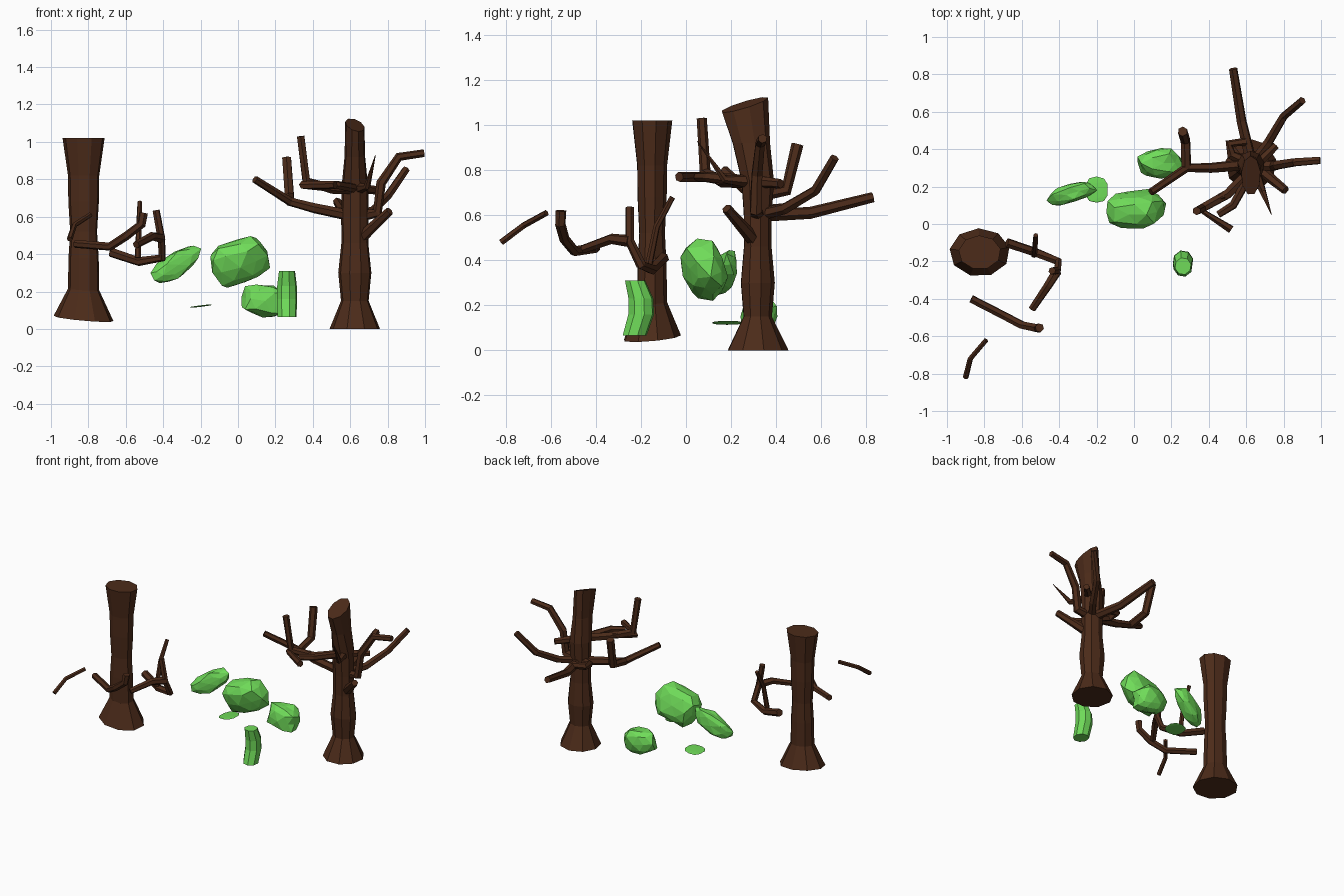
import bpy, bmesh, math, random
from mathutils import Vector, Euler

if "Cube" in bpy.data.objects:
    bpy.data.objects.remove(bpy.data.objects["Cube"])

random.seed(4)


def material(name, color):
    m = bpy.data.materials.new(name)
    m.diffuse_color = color
    m.use_nodes = True
    m.node_tree.nodes["Principled BSDF"].inputs["Base Color"].default_value = m.diffuse_color
    return m


BARK = material("bark", (0.072, 0.024, 0.010, 1))
LEAF = material("leaf_green", (0.16, 0.71, 0.10, 1))


def finish(name, bm, mat):
    bmesh.ops.recalc_face_normals(bm, faces=bm.faces)
    me = bpy.data.meshes.new(name)
    bm.to_mesh(me)
    bm.free()
    me.materials.append(mat)
    bpy.context.collection.objects.link(bpy.data.objects.new(name, me))


def loft(name, rings, mat):
    bm = bmesh.new()
    loops = [[bm.verts.new(p) for p in ring] for ring in rings]
    n = len(loops[0])
    for a, b in zip(loops, loops[1:]):
        for i in range(n):
            j = (i + 1) % n
            bm.faces.new((a[i], a[j], b[j], b[i]))
    bm.faces.new(loops[0])
    bm.faces.new(loops[-1])
    finish(name, bm, mat)


# Profile entries: height, x radius. Depth, lean and end slopes come from functions of height
def trunk(name, x, y, profile, depth, sway=lambda z: 0, slope=lambda z: 0, mat=BARK, n=9):
    rings = []
    for z, r in profile:
        ring = []
        for i in range(n):
            a = math.tau * (i + 0.3) / n
            dx, dy = r * math.cos(a), r * depth(z) * math.sin(a)
            ring.append((x + dx, y + sway(z) + dy, z + (dy - dx) * slope(z)))
        rings.append(ring)
    loft(name, rings, mat)


def branch(name, r, *path, taper=0.75, n=6):
    pts = [Vector(p) for p in path]
    rings, side, last = [], None, len(pts) - 1
    for k, p in enumerate(pts):
        before = (p - pts[k - 1]).normalized() if k else Vector()
        after = (pts[k + 1] - p).normalized() if k < last else Vector()
        t = (before + after).normalized()
        side = t.orthogonal() if side is None else side - t * side.dot(t)
        side.normalize()
        up = t.cross(side)
        rk = r * (1 + (taper - 1) * k / last)
        rings.append([p + rk * (math.cos(math.tau * i / n) * side
                                + math.sin(math.tau * i / n) * up) for i in range(n)])
    loft(name, rings, BARK)


# Faceted lump: hull of a boxy, jittered ball, fitted to half sizes
def leaf_clump(name, center, size, turn=(0, 0, 0), jitter=0.12):
    bm = bmesh.new()
    bmesh.ops.create_icosphere(bm, subdivisions=2, radius=1)
    rot = Euler(turn).to_matrix()
    for v in bm.verts:
        k = random.uniform(1 - jitter, 1 + jitter)
        box = Vector([math.copysign(abs(c) ** 0.8, c) * k * s for c, s in zip(v.co, size)])
        v.co = Vector(center) + rot @ box
    finish(name, bm, LEAF)


# Trunks: the left flares at both ends, the right widens front to back at its top
trunk("left_trunk", -0.825, -0.152,
      [(.055, .162), (.21, .085), (.38, .082), (.52, .073), (.68, .083), (.82, .085), (1.02, .114)],
      lambda z: 0.8, slope=lambda z: max(0, 0.1 - z * 0.2))
trunk("right_trunk", 0.625, 0.317,
      [(0, .137), (.15, .075), (.3, .09), (.46, .073), (.6, .074), (.75, .073), (.92, .056), (1.09, .052)],
      lambda z: 0.86 + max(0, z - 0.7) * 3 + max(0, 0.15 - z),
      sway=lambda z: -max(0, z - 0.75) * 0.17, slope=lambda z: 0.3 if z > 1 else 0)

# Branches of the right tree
P = "right_tree_branch_"
root = (.63, .32, .6)
fork = (.28, .3, .68)
high = (.64, .3, .75)
branch(P + "left_fork", .031, root, (.41, .3, .645), fork, (.09, .17, .8), taper=.65)
branch(P + "left_upright", .027, fork, (.275, .445, .71), (.26, .495, .915), taper=1)
branch(P + "front_upright", .03, high, (.5, .16, .75), (.365, .085, .79), (.335, .07, 1.03))
branch(P + "front_hook", .025, (.48, .15, .76), (.35, .08, .77), (.52, -.03, .77), taper=.9)
branch(P + "front_twig", .026, high, (.53, .1, .77), (.45, .05, .77))
branch(P + "right", .032, root, (.745, .31, .62), (.765, .315, .78), (.86, .33, .92), (.995, .34, .94), taper=.65)
branch(P + "back_right", .028, root, (.72, .44, .63), (.8, .575, .71), (.9, .66, .855))
branch(P + "back", .031, root, (.575, .55, .61), (.53, .83, .68))
branch(P + "low", .032, (.65, .31, .48), (.81, .18, .63), taper=.7)
branch(P + "spike", .034, high, (.69, .17, .76), (.735, .05, .93), taper=.05)
branch(P + "knot", .03, root, (.52, .37, .62), (.51, .43, .63), (.6, .44, .62))
branch(P + "stub", .028, high, (.76, .42, .74))

# Loose branches beside the left trunk
P = "left_tree_branch_"
elbow = (-.41, -.25, .485)
branch(P + "inner", .026, (-.68, -.1, .41), (-.53, -.15, .36), (-.405, -.2, .38), elbow, (-.438, -.25, .635))
branch(P + "spur", .027, elbow, (-.46, -.33, .495), (-.545, -.455, .45))
branch(P + "twig", .017, (-.535, -.165, .38), (-.53, -.13, .55), (-.525, -.06, .68))
branch(P + "outer", .022, (-.87, -.4, .455), (-.685, -.495, .44), (-.6, -.54, .495), (-.515, -.558, .56),
       (-.505, -.555, .62), taper=1.1)
branch(P + "tip", .014, (-.79, -.62, .61), (-.875, -.72, .555), (-.9, -.82, .48), taper=1.1)

# Leaf clumps
leaf_clump("large_leaf_clump", (.005, .085, .357), (.155, .095, .125), (.3, -.3, 0))
leaf_clump("left_leaf_clump", (-.33, .165, .343), (.15, .052, .063), (0, -.58, .28))
leaf_clump("back_leaf_clump", (.145, .325, .15), (.12, .08, .092), (0, .15, 0))
leaf_clump("leaf_flake", (-.2, .183, .122), (.06, .07, .004), (0, -.12, 0), 0.05)

# Upright bent leaf stem
trunk("front_leaf_stem", .262, -.212, [(.065, .052), (.16, .056), (.23, .054), (.31, .044)],
      lambda z: 1.05, sway=lambda z: .015 - 2 * (z - .19) ** 2, mat=LEAF, n=8)
